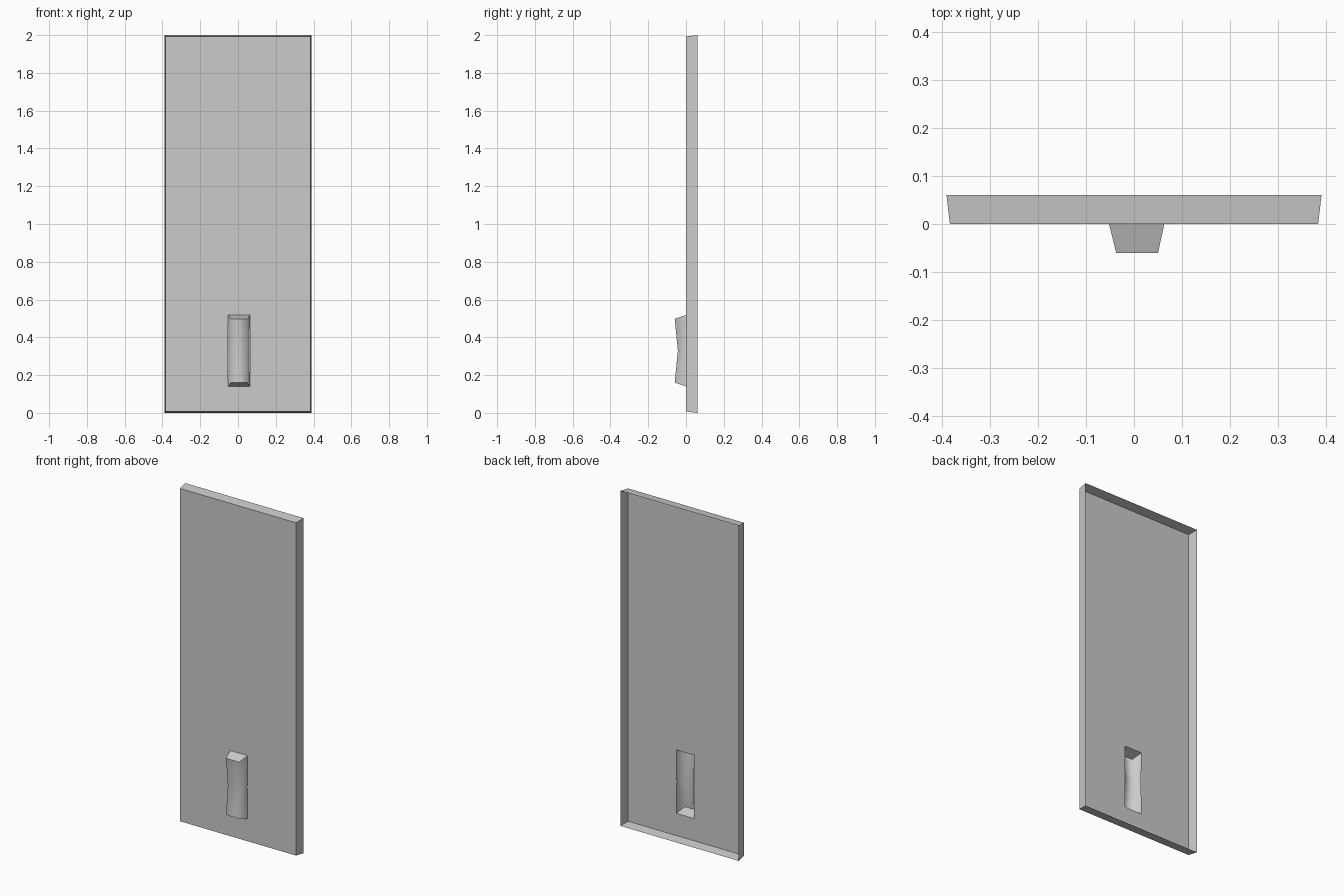
import bpy

if "Cube" in bpy.data.objects:
    bpy.data.objects.remove(bpy.data.objects["Cube"])


def make_object(name, verts, faces):
    mesh = bpy.data.meshes.new(name)
    mesh.from_pydata(verts, [], faces)
    mesh.update()
    obj = bpy.data.objects.new(name, mesh)
    bpy.context.collection.objects.link(obj)
    return obj


def rect(x0, x1, z0, z1, y):
    """Rectangle loop in a plane of constant y."""
    return [(x0, y, z0), (x1, y, z0), (x1, y, z1), (x0, y, z1)]


# Door panel: thin open-backed tray, with an opening behind the handle
back = rect(-0.39, 0.39, 0.0, 2.0, 0.06)
front = rect(-0.383, 0.383, 0.007, 1.993, 0.0)
hole = rect(-0.052, 0.063, 0.14, 0.518, 0.0)
faces = []
for a in (0, 4):
    for i in range(4):
        j = (i + 1) % 4
        faces.append((a + i, a + j, a + 4 + j, a + 4 + i))
make_object("door_panel", back + front + hole, faces)

# Handle: hollow tapered cover, pinched inwards at mid height
# Each row: z at base, z at front, front y, side inset
rows = [(0.14, 0.16, -0.06, 0.0), (0.33, 0.33, -0.043, 0.002), (0.518, 0.498, -0.06, 0.0)]
verts = []
for zb, zf, y, s in rows:
    verts += [(-0.052 + s, 0, zb), (-0.037, y, zf), (0.05, y, zf), (0.063 - s, 0, zb)]
faces = [(r + c, r + c + 1, r + c + 5, r + c + 4) for r in (0, 4) for c in range(3)]
faces += [(0, 3, 2, 1), (8, 9, 10, 11)]
handle = make_object("handle", verts, faces)

# Sides and front blend smoothly, end caps stay crisp
for p in handle.data.polygons:
    p.use_smooth = p.index < 6
for e in handle.data.edges:
    a, b = e.vertices
    e.use_edge_sharp = (a < 4 and b < 4) or (a > 7 and b > 7)
